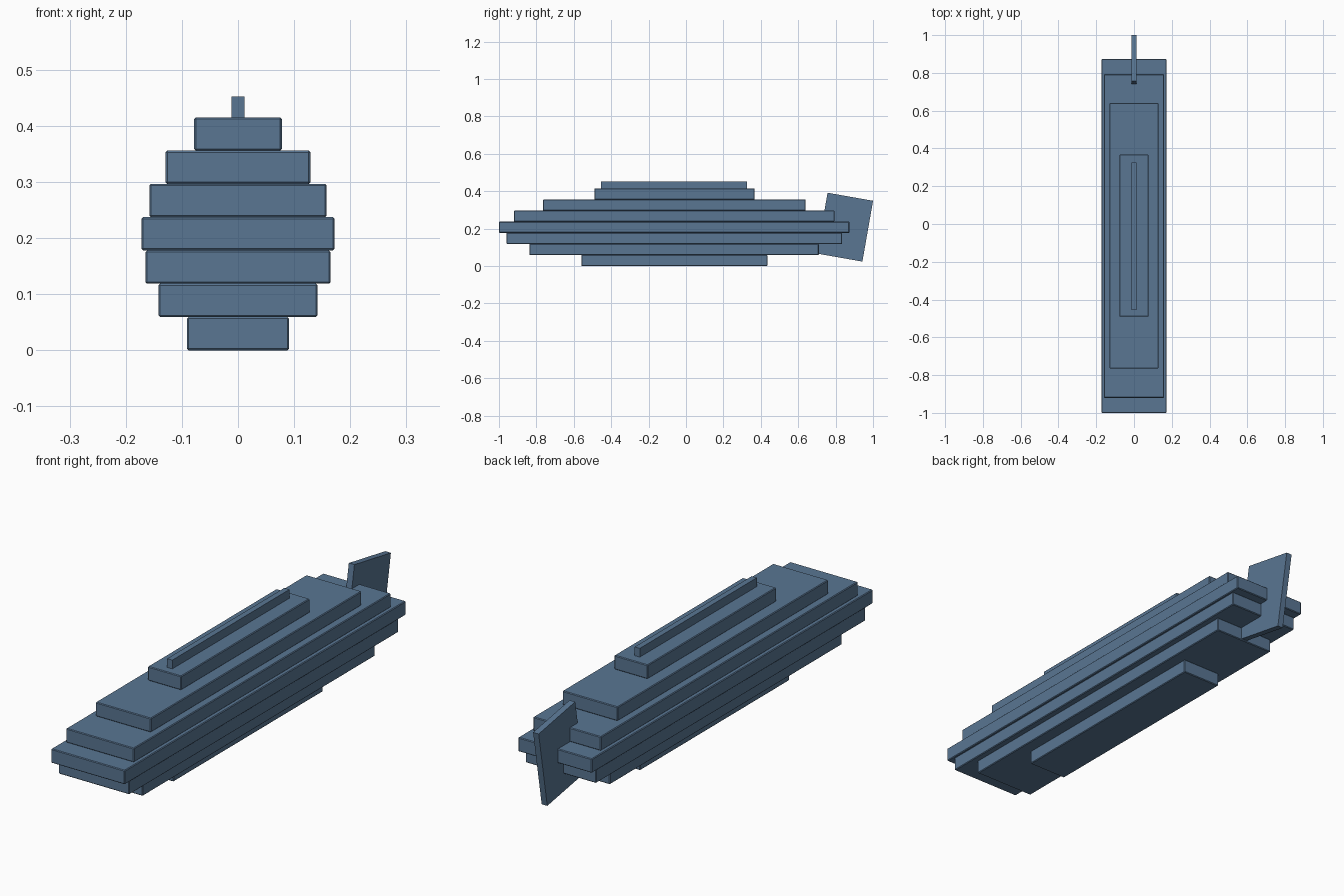
import bpy
import math

cube = bpy.data.objects.get("Cube")
if cube:
    bpy.data.objects.remove(cube, do_unlink=True)

steel_blue = bpy.data.materials.new("steel_blue")
steel_blue.use_nodes = True
COLOUR = (0.1, 0.18, 0.29, 1)
steel_blue.diffuse_color = COLOUR
steel_blue.node_tree.nodes["Principled BSDF"].inputs["Base Color"].default_value = COLOUR


def slab(name, centre, size, tilt=0, bevel=0):
    """Box with optional slightly chamfered edges, tilted about x."""
    bpy.ops.mesh.primitive_cube_add(size=1, location=centre, rotation=(tilt, 0, 0))
    obj = bpy.context.object
    obj.name = name
    obj.scale = size
    bpy.ops.object.transform_apply(location=False, rotation=False, scale=True)
    obj.data.materials.append(steel_blue)
    if bevel:
        mod = obj.modifiers.new("chamfer", "BEVEL")
        mod.width = bevel
        mod.segments = 1
    return obj


# Stacked hull layers from the keel up: name, half width, front y, back y
LAYERS = [
    ("keel_layer", 0.091, -0.56, 0.435),
    ("lower_hull_layer", 0.142, -0.838, 0.71),
    ("bilge_layer", 0.165, -0.96, 0.835),
    ("middle_hull_layer", 0.172, -1.0, 0.873),
    ("shoulder_layer", 0.158, -0.92, 0.793),
    ("upper_hull_layer", 0.129, -0.765, 0.64),
    ("top_layer", 0.078, -0.49, 0.367),
]
STEP = 0.0593
for i, (name, half, front, back) in enumerate(LAYERS):
    slab(name, (0, (front + back) / 2, (i + 0.5) * STEP),
         (2 * half, back - front, STEP), bevel=0.003)

# Narrow ridge along the top
slab("top_ridge", (0, -0.065, 0.431), (0.024, 0.78, 0.042))

# Tilted tail fin
slab("tail_fin", (0, 0.85, 0.208), (0.026, 0.247, 0.33), tilt=math.radians(-10))
